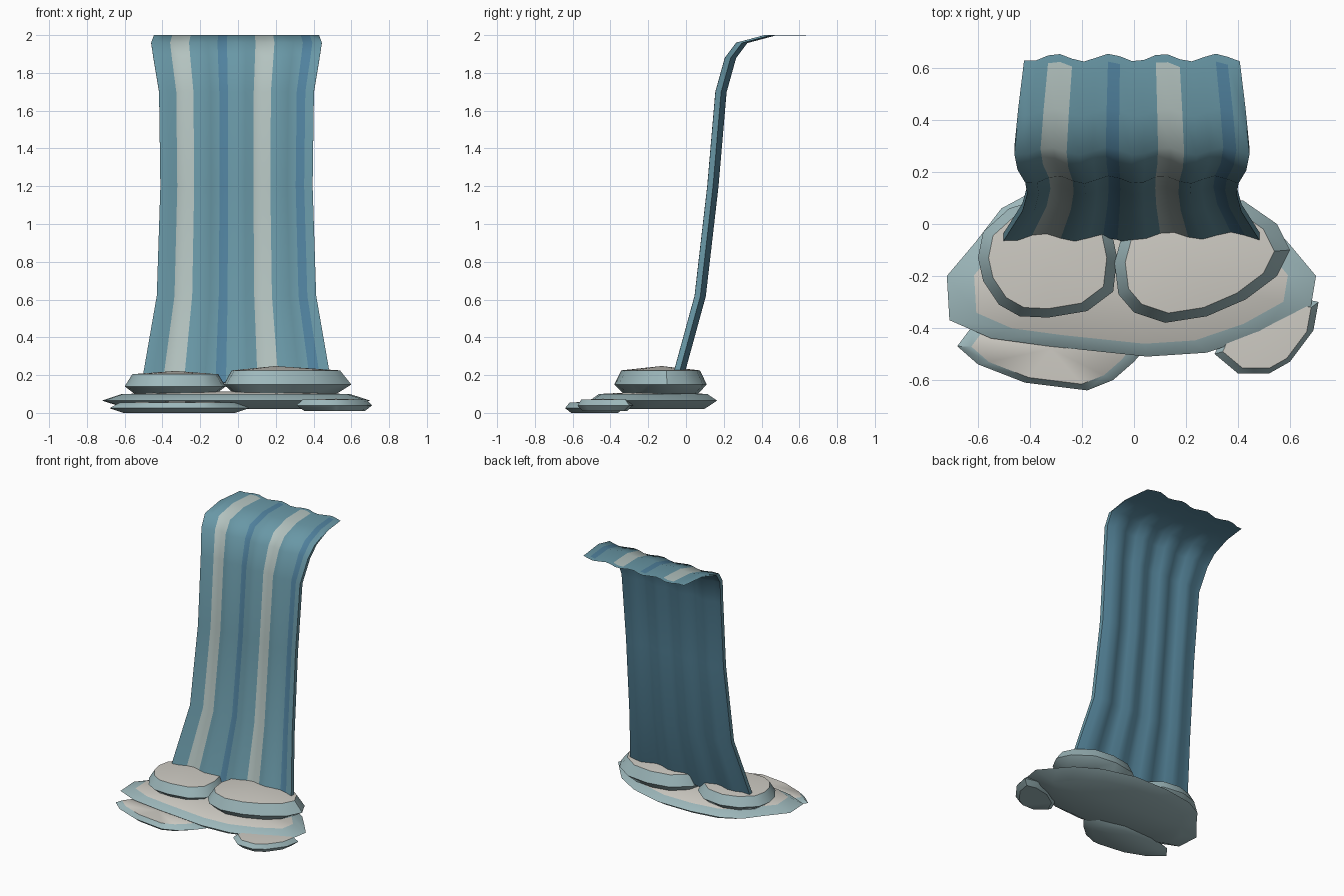
import bpy, bmesh, math

if "Cube" in bpy.data.objects:
    bpy.data.objects.remove(bpy.data.objects["Cube"])


def material(name, rgb):
    m = bpy.data.materials.new(name)
    m.diffuse_color = (*rgb, 1)
    m.use_nodes = True
    m.node_tree.nodes["Principled BSDF"].inputs["Base Color"].default_value = m.diffuse_color
    return m


TEAL = material("water_teal", (0.14, 0.31, 0.38))
PALE = material("water_pale", (0.45, 0.54, 0.52))
BLUE = material("water_blue", (0.08, 0.22, 0.34))
BACK = material("water_back", (0.09, 0.23, 0.32))
FOAM_TOP = material("foam_top", (0.62, 0.60, 0.55))
FOAM_SIDE = material("foam_side", (0.34, 0.48, 0.50))


def finish(bm, name, mats, angle):
    bmesh.ops.recalc_face_normals(bm, faces=bm.faces)
    me = bpy.data.meshes.new(name)
    bm.to_mesh(me)
    bm.free()
    ob = bpy.data.objects.new(name, me)
    bpy.context.collection.objects.link(ob)
    for m in mats:
        me.materials.append(m)
    bpy.ops.object.select_all(action='DESELECT')
    ob.select_set(True)
    bpy.context.view_layer.objects.active = ob
    bpy.ops.object.shade_smooth_by_angle(angle=math.radians(angle))


# Falling water: rippled sheet swept down a profile of (y, z, half width)
def water_sheet():
    profile = [(0.61, 2.0, 0.415), (0.43, 2.0, 0.437), (0.28, 1.96, 0.452),
               (0.22, 1.88, 0.44), (0.17, 1.70, 0.41), (0.127, 1.2, 0.403),
               (0.06, 0.62, 0.422), (-0.055, 0.20, 0.495), (-0.066, 0.16, 0.505)]
    cols, thick = 18, 0.03
    stripes = {2: 1, 3: 1, 7: 2, 11: 1, 12: 1, 16: 2}
    bm = bmesh.new()

    def grid(dy, dz):
        rows = []
        for y, z, w in profile:
            row = []
            for i in range(cols + 1):
                t = i / cols * 2 - 1
                ripple = 0.015 * math.cos(2 * math.pi * (t * 0.405 + 0.284) / 0.2)
                row.append(bm.verts.new((t * w - 0.008, y + ripple + dy, z + dz)))
            rows.append(row)
        return rows

    front, back = grid(0, 0), grid(thick, -0.002)
    n = len(profile)
    for r in range(n - 1):
        for c in range(cols):
            for g, mat in ((front, stripes.get(c, 0)), (back, 3)):
                f = bm.faces.new((g[r][c], g[r][c + 1], g[r + 1][c + 1], g[r + 1][c]))
                f.material_index = mat
        for c in (0, cols):
            bm.faces.new((front[r][c], front[r + 1][c], back[r + 1][c], back[r][c]))
    for r in (0, n - 1):
        for c in range(cols):
            bm.faces.new((front[r][c], front[r][c + 1], back[r][c + 1], back[r][c]))
    finish(bm, "falling_water", (TEAL, PALE, BLUE, BACK), 45)


# Foam pad: lens built from an outline; z = bottom, rim, shoulder, apex
def foam(name, outline, centre, z, top=0.85, bottom=0.8):
    cx, cy = centre
    bm = bmesh.new()
    rings = [[bm.verts.new((cx + (x - cx) * s, cy + (y - cy) * s, h)) for x, y in outline]
             for s, h in ((bottom, z[0]), (1, z[1]), (top, z[2]))]
    apex = bm.verts.new((cx, cy, z[3]))
    n = len(outline)
    bm.faces.new(rings[0])
    for i in range(n):
        j = (i + 1) % n
        for a, b in zip(rings, rings[1:]):
            bm.faces.new((a[i], a[j], b[j], b[i]))
        bm.faces.new((rings[2][i], rings[2][j], apex)).material_index = 1
    finish(bm, name, (FOAM_SIDE, FOAM_TOP), 40)


water_sheet()

foam("upper_foam_left",
     [(-0.60, -0.13), (-0.58, -0.22), (-0.52, -0.31), (-0.44, -0.355), (-0.33, -0.36),
      (-0.18, -0.335), (-0.08, -0.26), (-0.065, -0.13), (-0.09, -0.01), (-0.20, 0.08),
      (-0.35, 0.10), (-0.48, 0.06), (-0.58, -0.03)],
     (-0.33, -0.13), (0.10, 0.14, 0.205, 0.222))

foam("upper_foam_right",
     [(-0.075, -0.15), (-0.06, -0.27), (0.0, -0.34), (0.12, -0.38), (0.28, -0.355),
      (0.43, -0.29), (0.55, -0.20), (0.60, -0.10), (0.55, 0.0), (0.42, 0.09),
      (0.25, 0.11), (0.08, 0.08), (-0.04, -0.02)],
     (0.20, -0.13), (0.10, 0.15, 0.225, 0.248))

foam("middle_foam",
     [(-0.72, -0.20), (-0.71, -0.37), (-0.55, -0.44), (-0.33, -0.47), (0.05, -0.51),
      (0.28, -0.495), (0.50, -0.42), (0.68, -0.32), (0.70, -0.20), (0.60, -0.08),
      (0.53, 0.0), (0.36, 0.10), (0.12, 0.165), (-0.15, 0.165), (-0.38, 0.13),
      (-0.51, 0.06), (-0.61, -0.07)],
     (-0.02, -0.18), (0.02, 0.065, 0.10, 0.115))

foam("lower_foam_left",
     [(-0.68, -0.47), (-0.60, -0.54), (-0.42, -0.61), (-0.18, -0.64), (-0.08, -0.60),
      (0.0, -0.53), (0.06, -0.46), (0.0, -0.38), (-0.20, -0.33), (-0.45, -0.34),
      (-0.62, -0.39)],
     (-0.32, -0.48), (0.0, 0.025, 0.055, 0.06))

foam("lower_foam_right",
     [(0.31, -0.50), (0.40, -0.575), (0.52, -0.575), (0.60, -0.53), (0.69, -0.41),
      (0.71, -0.30), (0.62, -0.28), (0.48, -0.31), (0.36, -0.39)],
     (0.52, -0.44), (0.01, 0.04, 0.07, 0.075))
